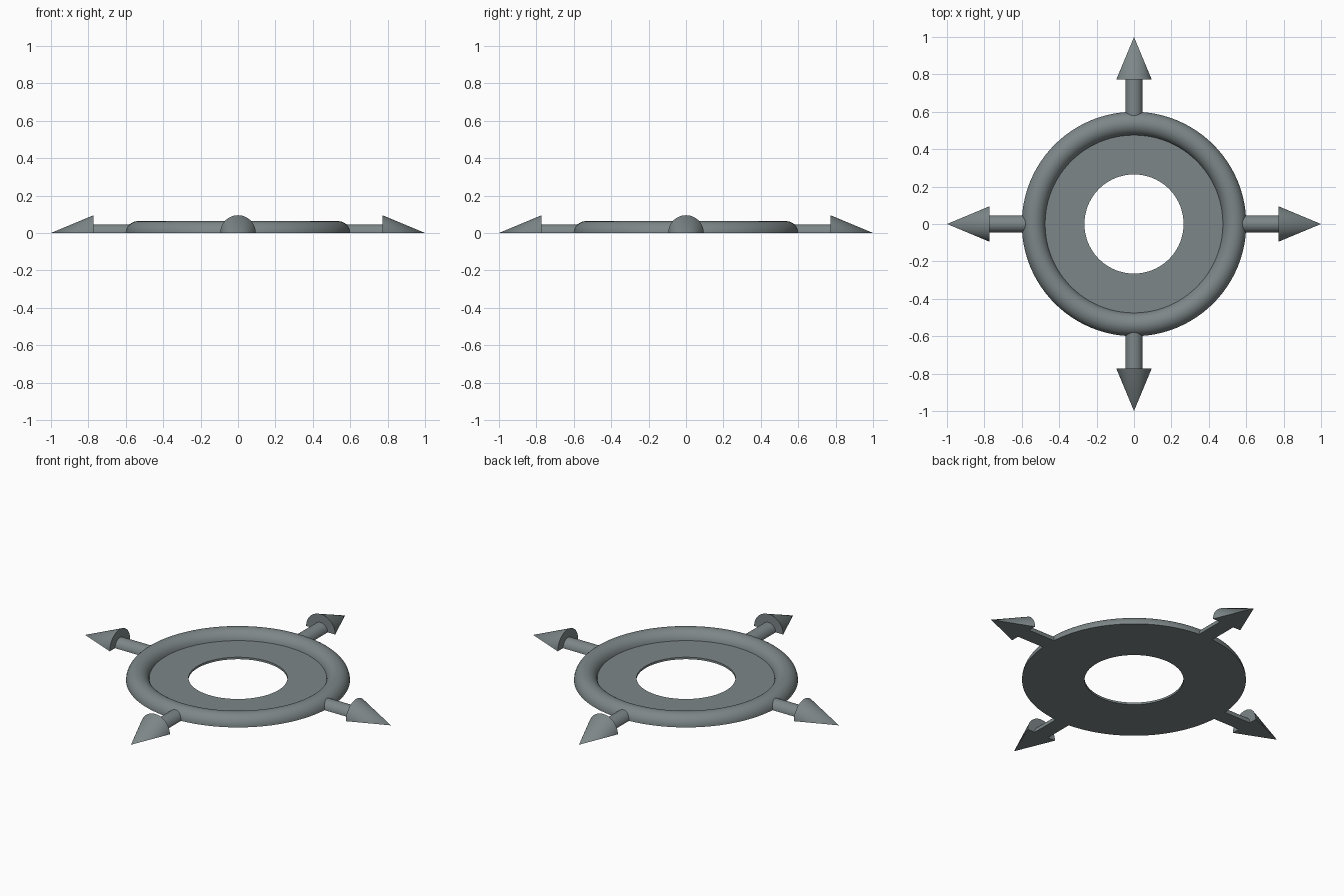
import bpy, bmesh, math
from mathutils import Matrix

if "Cube" in bpy.data.objects:
    bpy.data.objects.remove(bpy.data.objects["Cube"])

grey = bpy.data.materials.new("slate grey")
grey.diffuse_color = (0.205, 0.24, 0.245, 1)
grey.use_nodes = True
grey.node_tree.nodes["Principled BSDF"].inputs["Base Color"].default_value = grey.diffuse_color


def finish(bm, name):
    bmesh.ops.remove_doubles(bm, verts=bm.verts, dist=1e-5)
    bmesh.ops.recalc_face_normals(bm, faces=bm.faces)
    mesh = bpy.data.meshes.new(name)
    bm.to_mesh(mesh)
    bm.free()
    mesh.materials.append(grey)
    obj = bpy.data.objects.new(name, mesh)
    bpy.context.collection.objects.link(obj)
    bpy.ops.object.select_all(action='DESELECT')
    obj.select_set(True)
    bpy.context.view_layer.objects.active = obj
    bpy.ops.object.shade_smooth_by_angle(angle=math.radians(35))


def spin(bm, verts, axis, angle, steps):
    edges = [bm.edges.new(p) for p in zip(verts, verts[1:])]
    bmesh.ops.spin(bm, geom=verts + edges, cent=(0, 0, 0), axis=axis,
                   angle=angle, steps=steps, use_duplicate=False)


# Flat washer with a half-round raised rim, lathed as one closed profile
HOLE, PLATE, RIM, TUBE = 0.265, 0.012, 0.537, 0.063
start = math.asin(PLATE / TUBE)
profile = [(HOLE, 0), (HOLE, PLATE)]
for i in range(17):
    a = math.pi - start - (math.pi - start) * i / 16
    profile.append((RIM + TUBE * math.cos(a), TUBE * math.sin(a)))
profile.append((HOLE, 0))
bm = bmesh.new()
spin(bm, [bm.verts.new((r, 0, z)) for r, z in profile], (0, 0, 1), 2 * math.pi, 96)
finish(bm, "rimmed_ring")

# Four half-round arrows: shaft and cone head, flat underneath
arrow = [(0.57, 0), (0.57, 0.046), (0.772, 0.046), (0.772, 0.095), (1.0, 0)]
for k, side in enumerate(("right", "back", "left", "front")):
    bm = bmesh.new()
    spin(bm, [bm.verts.new((x, -r, 0)) for x, r in arrow], (-1, 0, 0), math.pi, 24)
    bmesh.ops.remove_doubles(bm, verts=bm.verts, dist=1e-5)
    # close the flat underside
    bmesh.ops.holes_fill(bm, edges=[e for e in bm.edges if e.is_boundary], sides=0)
    bm.transform(Matrix.Rotation(k * math.pi / 2, 4, 'Z'))
    finish(bm, "arrow_" + side)
